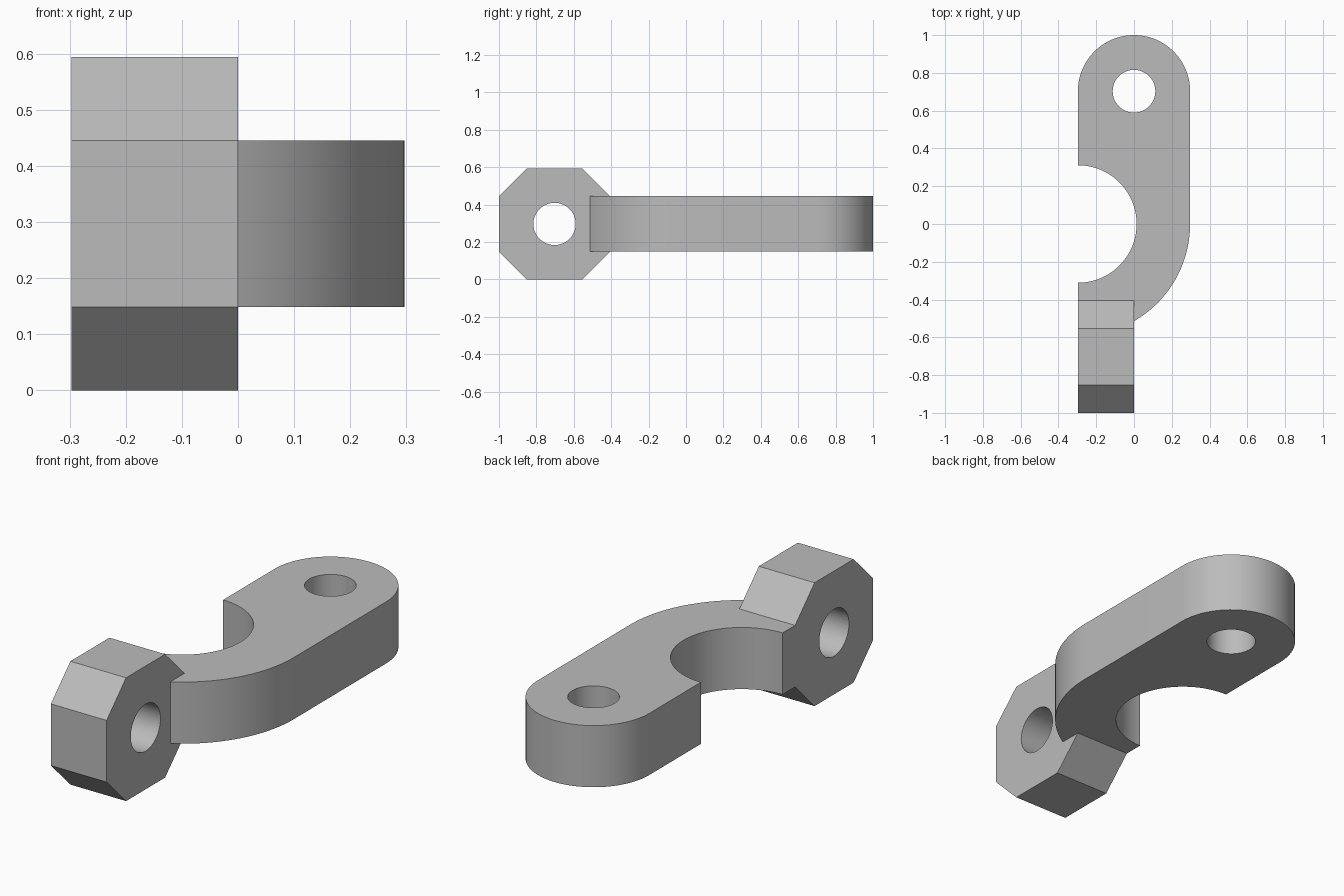
import bpy, bmesh
from math import sin, cos, radians
from mathutils import Matrix, Vector

default = bpy.data.objects.get("Cube")
if default:
    bpy.data.objects.remove(default, do_unlink=True)

W = 0.297          # half width of the arm, thickness of both parts
HOLE = 0.113       # radius of both bolt holes
PIVOT = 0.703      # distance of both holes from the middle

steel = bpy.data.materials.new("grey steel")
steel.use_nodes = True
grey = (0.5, 0.5, 0.5, 1)
steel.diffuse_color = grey
steel.node_tree.nodes["Principled BSDF"].inputs["Base Color"].default_value = grey


def arc(cx, cy, r, start, end, steps):
    """Points along a circular arc, angles in degrees."""
    angles = [radians(start + (end - start) * i / steps) for i in range(steps + 1)]
    return [(cx + r * cos(a), cy + r * sin(a)) for a in angles]


def plate(name, outline, hole, matrix):
    """Fill an outline around a hole, extrude it by W and place it."""
    bm = bmesh.new()
    edges = []
    for loop in (outline, hole):
        verts = [bm.verts.new((x, y, 0)) for x, y in loop]
        edges += [bm.edges.new((v, verts[i - 1])) for i, v in enumerate(verts)]
    bmesh.ops.triangle_fill(bm, edges=edges, use_beauty=True)
    result = bmesh.ops.extrude_face_region(bm, geom=bm.faces[:], use_keep_orig=True)
    top = [v for v in result["geom"] if isinstance(v, bmesh.types.BMVert)]
    bmesh.ops.translate(bm, verts=top, vec=(0, 0, W))
    bmesh.ops.recalc_face_normals(bm, faces=bm.faces[:])
    bm.transform(matrix)
    mesh = bpy.data.meshes.new(name)
    bm.to_mesh(mesh)
    bm.free()
    mesh.materials.append(steel)
    obj = bpy.data.objects.new(name, mesh)
    bpy.context.collection.objects.link(obj)
    bpy.ops.object.select_all(action="DESELECT")
    obj.select_set(True)
    bpy.context.view_layer.objects.active = obj
    bpy.ops.object.shade_smooth_by_angle(angle=radians(30))
    return obj


# Curved arm: rounded end, straight side, outer bend, joint, inner bite
outline = arc(0, PIVOT, W, 180, 0, 48)
outline += arc(-W, 0, 2 * W, 0, -60, 32)
outline += [(0, -0.406), (-W, -0.406)]
outline += arc(-W, 0, 0.311, -90, 90, 48)
plate("curved_arm", outline, arc(0, PIVOT, HOLE, 0, 352.5, 47),
      Matrix.Translation((0, 0, W / 2)))

# Eight-sided lug: square with corners cut at 45 degrees, facing sideways
c = W / 2
octagon = [(W, -c), (W, c), (c, W), (-c, W), (-W, c), (-W, -c), (-c, -W), (c, -W)]
sideways = Matrix(((0, 0, 1, -W), (1, 0, 0, -PIVOT), (0, 1, 0, W), (0, 0, 0, 1)))
plate("eight_sided_lug", octagon, arc(0, 0, HOLE, 0, 352.5, 47), sideways)
